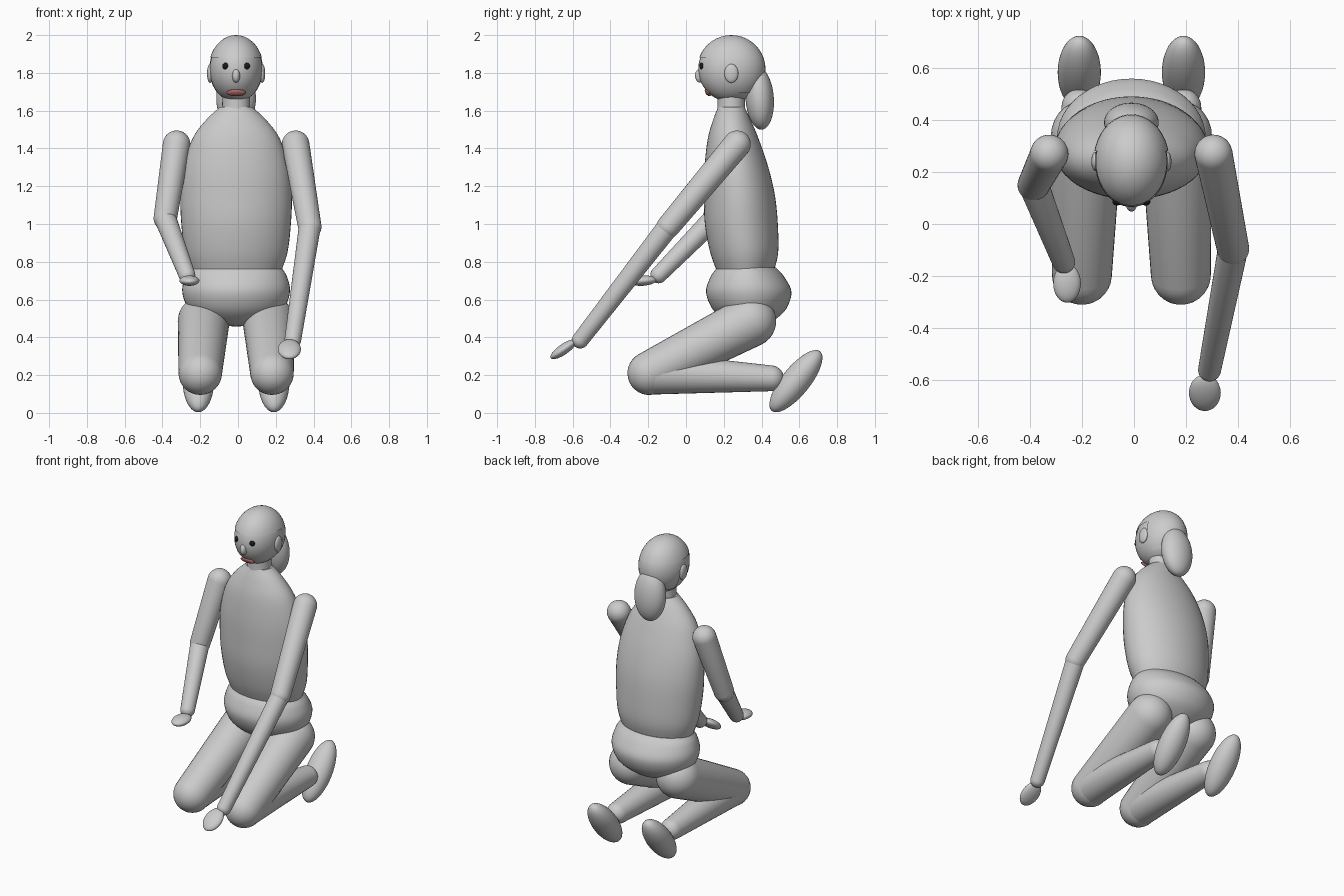
import bpy, bmesh, math
from mathutils import Vector, Matrix

if "Cube" in bpy.data.objects:
    bpy.data.objects.remove(bpy.data.objects["Cube"])

CX = -0.01  # body midline


def finish(name, bm, mat=None):
    bmesh.ops.recalc_face_normals(bm, faces=bm.faces)
    me = bpy.data.meshes.new(name)
    bm.to_mesh(me)
    bm.free()
    ob = bpy.data.objects.new(name, me)
    bpy.context.collection.objects.link(ob)
    if mat:
        me.materials.append(mat)
    bpy.ops.object.select_all(action='DESELECT')
    ob.select_set(True)
    bpy.context.view_layer.objects.active = ob
    bpy.ops.object.shade_smooth_by_angle(angle=math.radians(40))
    return ob


def ball(c, r, tilt=0, seg=40):
    """Ellipsoid, tilted about the x axis (degrees)."""
    bm = bmesh.new()
    bmesh.ops.create_uvsphere(bm, u_segments=seg, v_segments=seg // 2, radius=1)
    m = Matrix.Translation(c) @ Matrix.Rotation(math.radians(tilt), 4, 'X') @ Matrix.Diagonal((*r, 1))
    bmesh.ops.transform(bm, matrix=m, verts=bm.verts)
    return bm


def skin(rings):
    """Join rings of points into a closed tube with capped ends."""
    bm = bmesh.new()
    loops = [[bm.verts.new(p) for p in ring] for ring in rings]
    n = len(loops[0])
    for a, b in zip(loops, loops[1:]):
        for i in range(n):
            bm.faces.new((a[i], a[(i + 1) % n], b[(i + 1) % n], b[i]))
    bm.faces.new(loops[0][::-1])
    bm.faces.new(loops[-1])
    return bm


def limb(name, p0, p1, r0, r1, n=32, k=8):
    """Tapered limb with rounded ends."""
    p0, p1 = Vector(p0), Vector(p1)
    axis = p1 - p0
    L = axis.length
    q = axis.to_track_quat('Z', 'Y')
    t0 = math.asin((r0 - r1) / L)
    prof = []
    for i in range(k + 1):
        a = -math.pi / 2 + 0.03 + (t0 + math.pi / 2 - 0.03) * i / k
        prof.append((r0 * math.sin(a), r0 * math.cos(a)))
    for i in range(k + 1):
        a = t0 + (math.pi / 2 - 0.03 - t0) * i / k
        prof.append((L + r1 * math.sin(a), r1 * math.cos(a)))
    rings = [[p0 + q @ Vector((r * math.cos(2 * math.pi * j / n), r * math.sin(2 * math.pi * j / n), h))
              for j in range(n)] for h, r in prof]
    return finish(name, skin(rings))


def loft(name, prof, n=48, sub=5):
    """Smooth elliptical loft through (z, rx, ry, centre y) stations."""
    pts = [Vector(p) for p in prof]
    ext = [2 * pts[0] - pts[1]] + pts + [2 * pts[-1] - pts[-2]]
    path = []
    for i in range(1, len(ext) - 2):
        a, b, c, d = ext[i - 1:i + 3]
        for s in range(sub):
            t = s / sub
            path.append(0.5 * (2 * b + (c - a) * t + (2 * a - 5 * b + 4 * c - d) * t * t
                               + (3 * b - a - 3 * c + d) * t ** 3))
    path.append(pts[-1])
    rings = [[(CX + rx * math.cos(2 * math.pi * j / n), cy + ry * math.sin(2 * math.pi * j / n), z)
              for j in range(n)] for z, rx, ry, cy in path]
    return finish(name, skin(rings))


def paint(name, rgb):
    m = bpy.data.materials.new(name)
    m.diffuse_color = (*rgb, 1)
    m.use_nodes = True
    m.node_tree.nodes["Principled BSDF"].inputs["Base Color"].default_value = m.diffuse_color
    return m


black = paint("eye_black", (0.01, 0.01, 0.01))
red = paint("lip_red", (0.45, 0.15, 0.14))

# Torso, pelvis, neck
loft("torso", [Vector(p).to_tuple() for p in (
    (0.74, .235, .148, .315), (0.85, .272, .180, .308), (1.0, .290, .193, .293),
    (1.15, .295, .188, .283), (1.3, .280, .169, .267), (1.45, .232, .135, .250),
    (1.55, .160, .100, .243), (1.62, .085, .070, .240))])
loft("pelvis", [(0.77, .240, .155, .320), (0.72, .270, .195, .325), (0.64, .285, .226, .332),
                (0.55, .250, .195, .335), (0.49, .160, .130, .335), (0.465, .080, .070, .335),
                (0.457, .005, .005, .335)])
loft("neck", [(1.57, .080, .078, .24), (1.62, .074, .073, .24), (1.72, .073, .072, .24)])

# Head and face
HEAD = (CX, .24, 1.82)
finish("head", ball(HEAD, (.14, .175, .175)))
finish("nose", ball((CX, .075, 1.785), (.021, .027, .037), seg=24))
finish("mouth", ball((CX, .116, 1.695), (.052, .012, .022), 40, 24), red)
for s, side in ((-1, "left"), (1, "right")):
    finish(side + "_eye", ball((CX + s * .055, .085, 1.836), (.018, .014, .018), seg=20), black)
    finish(side + "_ear", ball((CX + s * .138, .24, 1.797), (.016, .037, .05), seg=24))

# Hair cap: cut along the fringe and behind the ears
bm = ball(HEAD, (.146, .181, .18))
for co, no in (((0, 0, 1.882), (0, 0, 1)), ((0, .28, 0), (0, 1, 0))):
    bmesh.ops.bisect_plane(bm, geom=bm.verts[:] + bm.edges[:] + bm.faces[:], plane_co=co, plane_no=no)
low = [f for f in bm.faces
       if (f.calc_center_median().z < 1.882 and f.calc_center_median().y < .28)
       or f.calc_center_median().z < 1.69]
bmesh.ops.delete(bm, geom=low, context='FACES')
finish("hair_cap", bm)
finish("ponytail", ball((CX, .39, 1.665), (.105, .075, .166), 4))

# Legs, kneeling
for s, side in ((-1, "left"), (1, "right")):
    hip = (CX + s * .172, .34, .485)
    knee = (CX + s * .19, -.195, .21)
    ankle = (CX + s * .20, .45, .183)
    limb(side + "_thigh", hip, knee, .137, .115)
    limb(side + "_shin", knee, ankle, .113, .068)
    finish(side + "_foot", ball((CX + s * .2, .582, .168), (.083, .203, .075), 51))

# Arms: shoulder, elbow, wrist, hand centre, hand radii, hand tilt
arms = {
    "right": ((.305, .27, 1.422), (.38, -.095, .985), (.29, -.56, .385),
              (.272, -.648, .337), (.061, .083, .028), 35),
    "left": ((-.325, .27, 1.422), (-.385, .15, 1.03), (-.27, -.145, .73),
             (-.257, -.228, .70), (.053, .074, .027), 4),
}
for side, (sh, el, wr, hc, hr, tilt) in arms.items():
    limb(side + "_upper_arm", sh, el, .073, .062)
    limb(side + "_forearm", el, wr, .058, .044)
    finish(side + "_hand", ball(hc, hr, tilt, 32))
